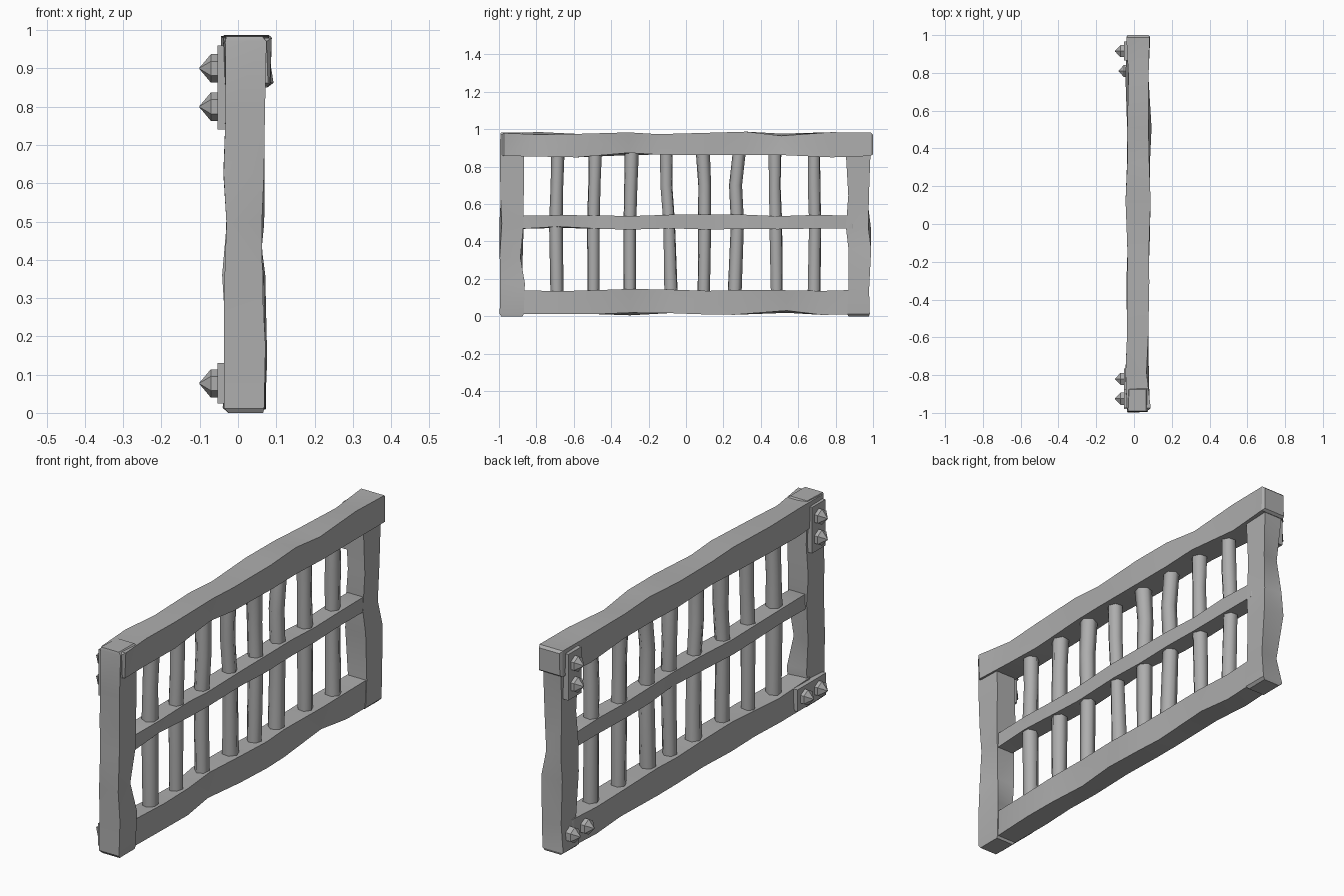
import bpy, bmesh, math, random

if "Cube" in bpy.data.objects:
    bpy.data.objects.remove(bpy.data.objects["Cube"])

random.seed(7)
grey = bpy.data.materials.new("dark_grey")
grey.diffuse_color = (0.42, 0.42, 0.42, 1)
grey.use_nodes = True
grey.node_tree.nodes["Principled BSDF"].inputs["Base Color"].default_value = grey.diffuse_color


def finish(name, bm, angle=28):
    bmesh.ops.recalc_face_normals(bm, faces=bm.faces[:])
    me = bpy.data.meshes.new(name)
    bm.to_mesh(me)
    bm.free()
    me.materials.append(grey)
    ob = bpy.data.objects.new(name, me)
    bpy.context.collection.objects.link(ob)
    bpy.ops.object.select_all(action='DESELECT')
    ob.select_set(True)
    bpy.context.view_layer.objects.active = ob
    bpy.ops.object.shade_smooth_by_angle(angle=math.radians(angle))
    return ob


def loft(rings):
    bm = bmesh.new()
    vr = [[bm.verts.new(p) for p in r] for r in rings]
    n = len(vr[0])
    for a, b in zip(vr, vr[1:]):
        for i in range(n):
            j = (i + 1) % n
            bm.faces.new((a[i], a[j], b[j], b[i]))
    bm.faces.new(vr[0])
    bm.faces.new(vr[-1])
    return bm, vr


def beam(name, axis, start, end, x, w, n, wob=0.007, chips=2, cham=0.012):
    """Rough-hewn rectangular timber along 'y' or 'z'; x and w are (low, high) extents."""
    rings = []
    ts = [0, cham] + [(end - start) * (i + random.uniform(-.25, .25)) / n
                      for i in range(1, n)] + [end - start - cham, end - start]
    for k, t in enumerate(ts):
        inset = cham * 0.6 if k in (0, len(ts) - 1) else 0
        o = [random.uniform(-wob, wob) for _ in range(4)]
        if inset or k in (1, len(ts) - 2):
            o = [v * 0.3 for v in o]
        x0, x1 = x[0] + o[0] + inset, x[1] + o[1] - inset
        w0, w1 = w[0] + o[2] + inset, w[1] + o[3] - inset
        ring = []
        for px, pw in ((x0, w0), (x1, w0), (x1, w1), (x0, w1)):
            px += random.uniform(-.003, .003)
            s = start + t
            ring.append((px, s, pw) if axis == 'y' else (px, pw, s))
        rings.append(ring)
    bm, vr = loft(rings)
    # shave long shallow chips off a few corners: split the corner, then press it in
    for k in random.sample(range(2, len(ts) - 2), min(chips, len(ts) - 4)):
        c = random.randrange(4)
        v = vr[k][c]
        v.co = v.co.lerp(vr[k][(c + 2) % 4].co, 0.10)
        bmesh.ops.triangulate(bm, faces=v.link_faces[:])
    return finish(name, bm)


# Outer frame
beam("top_rail", 'y', -0.985, 1.0, (-0.038, 0.084), (0.857, 0.98), 9, 0.008, 4)
beam("bottom_rail", 'y', -0.9, 0.9, (-0.032, 0.066), (0.012, 0.14), 9, 0.007, 4)
beam("left_stile", 'z', 0.0, 0.983, (-0.034, 0.07), (-0.995, -0.868), 6, 0.008, 3)
beam("right_stile", 'z', 0.0, 0.97, (-0.034, 0.07), (0.862, 0.985), 6, 0.008, 3)
beam("middle_rail", 'y', -0.9, 0.9, (-0.022, 0.062), (0.468, 0.54), 9, 0.005, 2)

# Crooked upright bars: y at bottom, middle, upper bend, top
BARS = [(-.69, -.695, -.69, -.685), (-.495, -.495, -.49, -.485),
        (-.30, -.30, -.295, -.29), (-.08, -.09, -.105, -.105),
        (.095, .10, .10, .09), (.26, .275, .265, .285),
        (.485, .48, .475, .475), (.685, .69, .685, .685)]
for b, ys in enumerate(BARS):
    rings = []
    twist = random.uniform(0, 1)
    for z, y in zip((0.12, 0.5, 0.70, 0.88), ys):
        r = random.uniform(0.033, 0.039)
        cx = 0.02 + random.uniform(-.004, .004)
        rings.append([(cx + r * math.cos(a + twist), y + r * math.sin(a + twist), z)
                      for a in (math.tau * i / 6 for i in range(6))])
    finish(f"bar_{b + 1}", loft(rings)[0], 62)


# Corner plates and pointed studs on the -x side
def plate(name, x, y0, y1, z0, z1):
    rings = [[(px, y0, z0), (px, y1, z0), (px, y1, z1), (px, y0, z1)]
             for px in (x, -0.015)]
    finish(name, loft(rings)[0])


def stud(name, x, y, z):
    rings = [[(x + dx, y + r * math.sin(a), z + r * math.cos(a))
              for a in (math.tau * i / 6 for i in range(6))]
             for dx, r in ((0.01, .037), (-.017, .037), (-.043, .006), (-.046, .003))]
    finish(name, loft(rings)[0])


for side, s, base in (("left", -1, -0.054), ("right", 1, -0.036)):
    yc = 0.925 if s < 0 else 0.915
    y0, y1 = sorted((s * (yc - 0.05), s * (yc + 0.05)))
    plate(side + "_upper_plate", -0.054, y0, y1, 0.74, 0.96)
    for i, z in enumerate((0.80, 0.90)):
        stud(f"{side}_upper_stud_{i + 1}", -0.054, s * yc, z)
    # the right lower plate is sunk nearly flush into the timber
    if s < 0:
        plate(side + "_lower_plate", base, -yc - 0.055, -yc + 0.16, 0.025, 0.13)
    for i, d in enumerate((0, 0.105)):
        stud(f"{side}_lower_stud_{i + 1}", base, s * (yc - d), 0.077)
